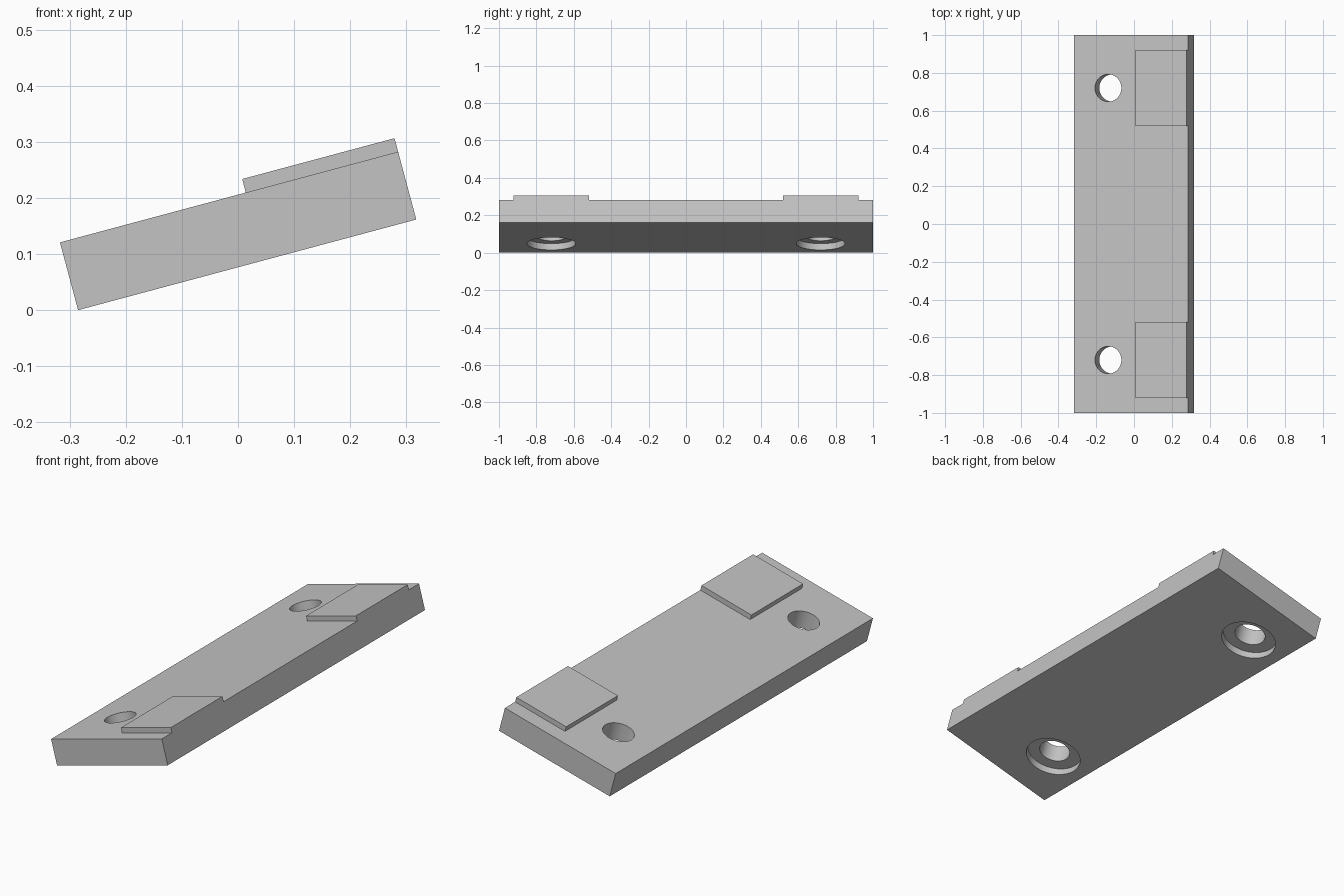
import bpy, bmesh, math
from mathutils import Matrix, Vector

cube = bpy.data.objects.get("Cube")
if cube:
    bpy.data.objects.remove(cube, do_unlink=True)

LENGTH, WIDTH, THICK = 2.0, 0.624, 0.125
PAD_X, PAD_Y, PAD_H = 0.281, 0.402, 0.025
HOLE_U, HOLE_Y, HOLE_R = 0.187, 0.72, 0.0725
BORE_R, BORE_DEPTH = 0.13, 0.035

# The whole part is modelled flat, then tilted about its lower left edge
TILT = Matrix.Translation((-0.285, 0, 0)) @ Matrix.Rotation(math.radians(-15), 4, 'Y')

grey = bpy.data.materials.new("plain_grey")
grey.use_nodes = True
colour = (0.55, 0.55, 0.55, 1)
grey.diffuse_color = colour
grey.node_tree.nodes["Principled BSDF"].inputs["Base Color"].default_value = colour


def make_object(name, bm):
    mesh = bpy.data.meshes.new(name)
    bm.to_mesh(mesh)
    bm.free()
    mesh.materials.append(grey)
    obj = bpy.data.objects.new(name, mesh)
    bpy.context.collection.objects.link(obj)
    return obj


def box(name, low, high):
    low, high = Vector(low), Vector(high)
    bm = bmesh.new()
    bmesh.ops.create_cube(bm, size=1, matrix=Matrix.Translation((low + high) / 2)
                          @ Matrix.Diagonal((*(high - low), 1)))
    return make_object(name, bm)


def cylinder(name, radius, y, bottom, top):
    bm = bmesh.new()
    bmesh.ops.create_cone(bm, cap_ends=True, segments=64, radius1=radius, radius2=radius,
                          depth=top - bottom,
                          matrix=Matrix.Translation((HOLE_U, y, (top + bottom) / 2)))
    return make_object(name, bm)


def activate(obj):
    bpy.ops.object.select_all(action='DESELECT')
    obj.select_set(True)
    bpy.context.view_layer.objects.active = obj


def cut(target, cutter):
    cutter.hide_render = True
    mod = target.modifiers.new("cut", 'BOOLEAN')
    mod.operation, mod.solver, mod.object = 'DIFFERENCE', 'EXACT', cutter
    activate(target)
    bpy.ops.object.modifier_apply(modifier=mod.name)
    bpy.data.objects.remove(cutter, do_unlink=True)


# Main plate with two counterbored screw holes
plate = box("plate", (0, -LENGTH / 2, 0), (WIDTH, LENGTH / 2, THICK))
for y in (-HOLE_Y, HOLE_Y):
    cut(plate, cylinder("counterbore_cutter", BORE_R, y, -0.1, BORE_DEPTH))
    cut(plate, cylinder("hole_cutter", HOLE_R, y, -0.1, THICK + 0.1))
activate(plate)
bpy.ops.object.shade_smooth_by_angle(angle=math.radians(30))

# Raised pads, flush with the high edge of the plate
parts = [plate]
for name, y in (("front_pad", -HOLE_Y), ("back_pad", HOLE_Y)):
    parts.append(box(name, (WIDTH - PAD_X, y - PAD_Y / 2, THICK),
                     (WIDTH, y + PAD_Y / 2, THICK + PAD_H)))

for part in parts:
    part.data.transform(TILT)
